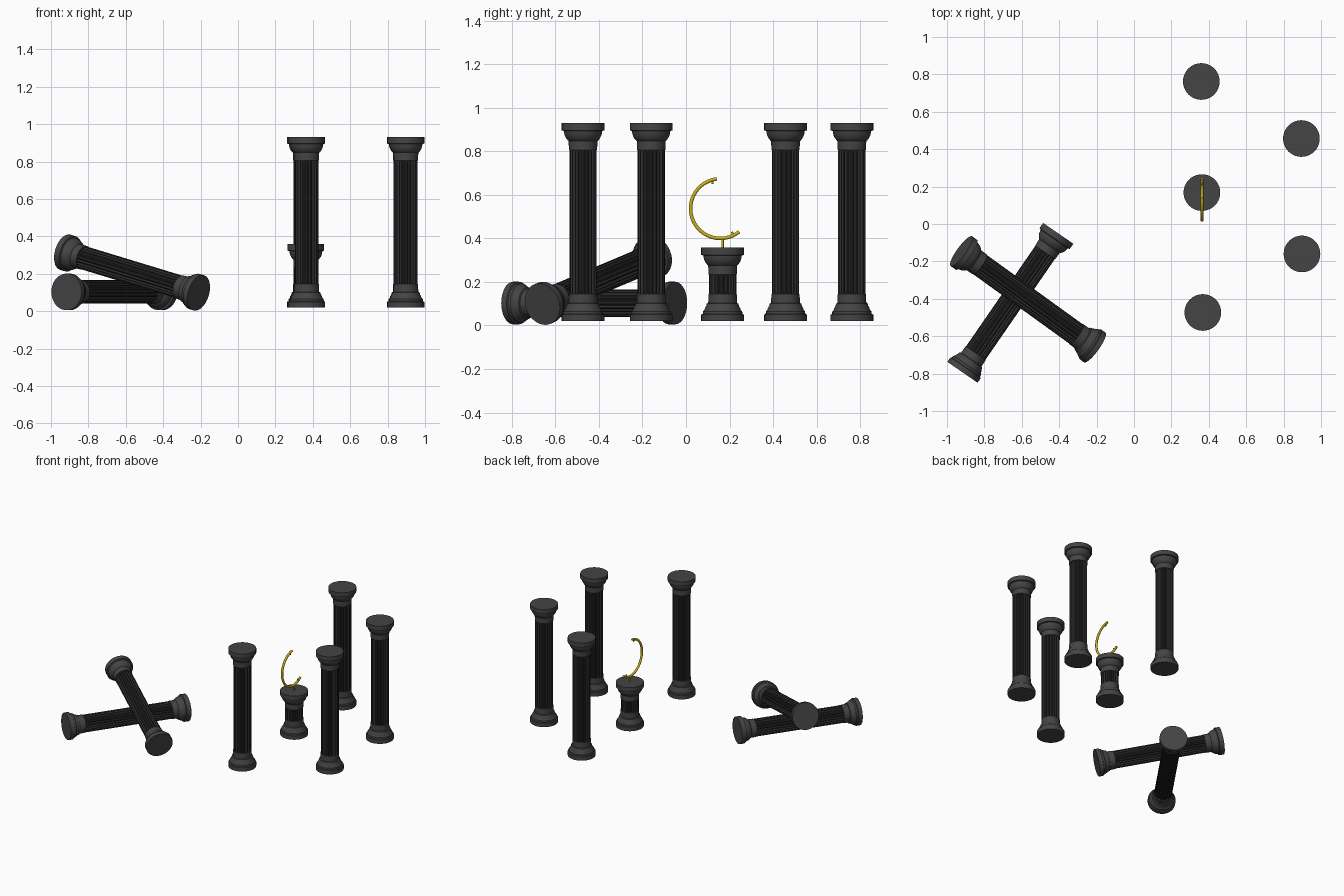
import bpy, bmesh, math
from mathutils import Vector, Matrix

if "Cube" in bpy.data.objects:
    bpy.data.objects.remove(bpy.data.objects["Cube"])


def material(name, rgb):
    m = bpy.data.materials.new(name)
    m.diffuse_color = (*rgb, 1)
    m.use_nodes = True
    m.node_tree.nodes["Principled BSDF"].inputs["Base Color"].default_value = m.diffuse_color
    return m


STONE = material("dark stone", (0.058, 0.058, 0.058))
FLUTED = material("darker fluted stone", (0.026, 0.026, 0.026))
GOLD = material("gold", (0.60, 0.44, 0.01))

# (radius, height) mouldings; the capital is measured down from the top
BASE = [(0, 0), (.098, 0), (.098, .03), (.091, .033), (.09, .045), (.083, .052),
        (.081, .06), (.075, .07), (.073, .08), (.066, .083), (.065, .125), (.05, .125)]
CAPITAL = [(0, 0), (.098, 0), (.098, .034), (.088, .037), (.087, .046), (.084, .058),
           (.078, .07), (.07, .08), (.066, .083), (.065, .124), (.05, .124)]


def skin(bm, rings, mat):
    """Join successive vertex rings with quads."""
    for a, b in zip(rings, rings[1:]):
        n = len(a)
        for i in range(n):
            f = bm.faces.new((a[i], a[(i + 1) % n], b[(i + 1) % n], b[i]))
            f.material_index = mat


def lathe(bm, profile, n=40):
    rings = []
    for r, z in profile:
        r = max(r, 0.0005)
        rings.append([bm.verts.new((r * math.cos(math.tau * i / n),
                                    r * math.sin(math.tau * i / n), z)) for i in range(n)])
    skin(bm, rings, 0)
    bm.faces.new(rings[0])


def finish(name, bm, mats, angle=30):
    bmesh.ops.recalc_face_normals(bm, faces=bm.faces)
    me = bpy.data.meshes.new(name)
    bm.to_mesh(me)
    bm.free()
    ob = bpy.data.objects.new(name, me)
    bpy.context.collection.objects.link(ob)
    for m in mats:
        me.materials.append(m)
    bpy.ops.object.select_all(action='DESELECT')
    bpy.context.view_layer.objects.active = ob
    ob.select_set(True)
    bpy.ops.object.shade_smooth_by_angle(angle=math.radians(angle))
    return ob


def column(name, foot, top):
    foot, top = Vector(foot), Vector(top)
    h = (top - foot).length
    bm = bmesh.new()
    lathe(bm, BASE)
    lathe(bm, [(r, h - z) for r, z in CAPITAL])
    # fluted shaft: narrow ribs between rounded grooves
    flutes, shape = 20, [(0, .063), (.22, .063), (.36, .058), (.61, .055), (.86, .058)]
    rings = []
    for z in (.11, h - .11):
        rings.append([])
        for k in range(flutes):
            for t, r in shape:
                a = math.tau * (k + t) / flutes
                rings[-1].append(bm.verts.new((r * math.cos(a), r * math.sin(a), z)))
    skin(bm, rings, 1)
    ob = finish(name, bm, (STONE, FLUTED))
    rot = (top - foot).to_track_quat('Z', 'Y').to_matrix().to_4x4()
    ob.matrix_world = Matrix.Translation(foot) @ rot
    return ob


# standing columns
for i, (x, y) in enumerate([(.36, .762), (.895, .457), (.898, -.16), (.368, -.473)]):
    column(f"standing_column_{i + 1}", (x, y, .02), (x, y, .93))

# short pedestal in the middle
PX, PY = .363, .168
column("pedestal", (PX, PY, .02), (PX, PY, .358))

# fallen columns, one leaning on the other
column("fallen_column_lower", (-.917, -.793, .103), (-.405, -.05, .103))
column("fallen_column_upper", (-.21, -.66, .098), (-.923, -.145, .315))


def tube(name, points, radius):
    cu = bpy.data.curves.new(name, 'CURVE')
    cu.dimensions = '3D'
    cu.bevel_depth = radius
    cu.bevel_resolution = 3
    cu.use_fill_caps = True
    sp = cu.splines.new('POLY')
    sp.points.add(len(points) - 1)
    for p, co in zip(sp.points, points):
        p.co = (*co, 1)
    cu.materials.append(GOLD)
    ob = bpy.data.objects.new(name, cu)
    bpy.context.collection.objects.link(ob)


# open golden ring holder, its stem and two inward pegs
CY, CZ, R = .158, .537, .137


def on_ring(deg, r=R):
    a = math.radians(deg)
    return (PX, CY + r * math.cos(a), CZ + r * math.sin(a))


tube("ring_arc", [on_ring(97 + (309 - 97) * i / 48) for i in range(49)], .0085)
tube("ring_stem", [(PX, PY, .35), (PX, PY, .403)], .006)
for i, deg in enumerate((107, 296)):
    tube(f"ring_peg_{i + 1}", [on_ring(deg), on_ring(deg, R - .018)], .005)
